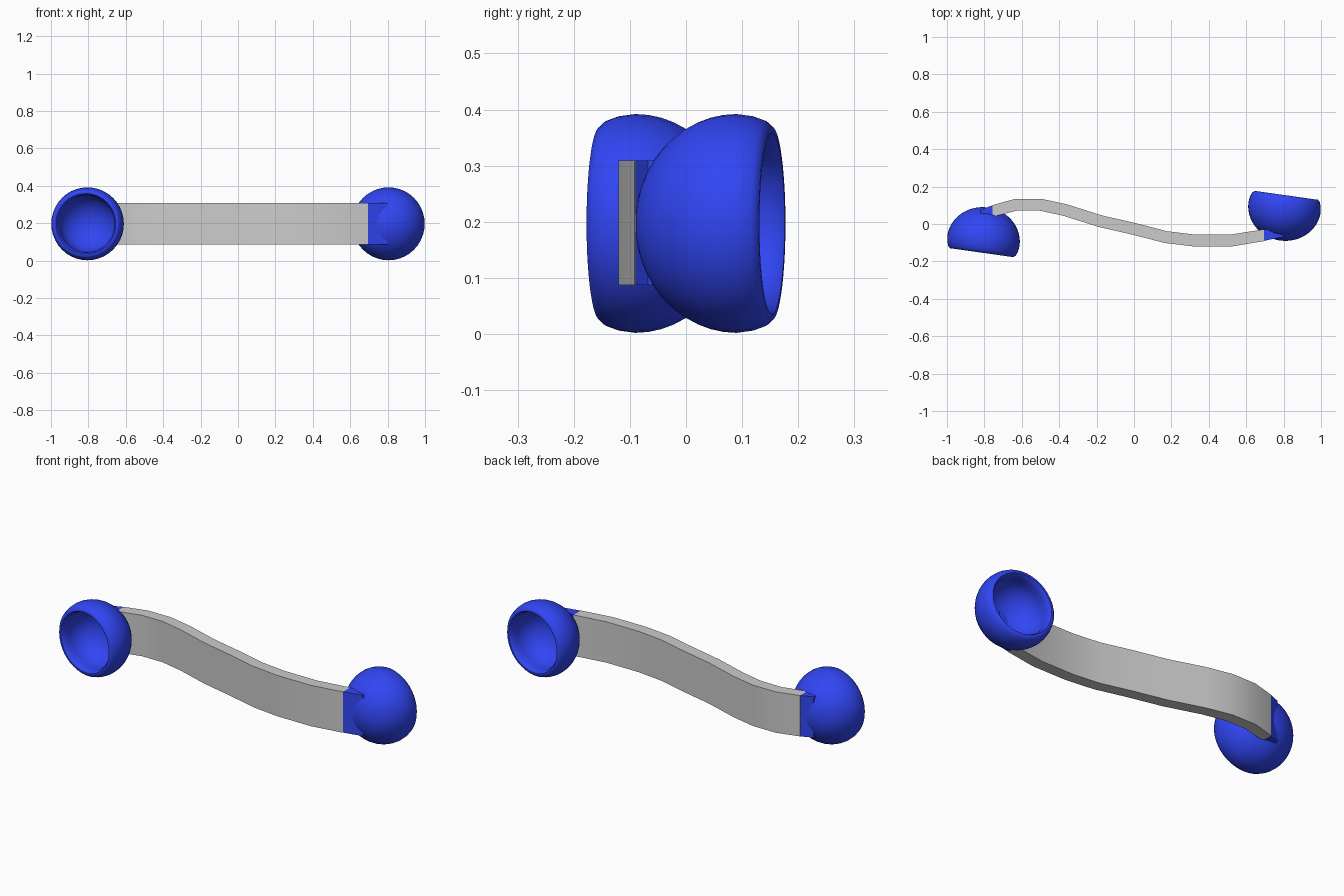
import bpy, bmesh, math
from mathutils import Matrix, Vector

if "Cube" in bpy.data.objects:
    bpy.data.objects.remove(bpy.data.objects["Cube"])

blue = bpy.data.materials.new("blue")
blue.diffuse_color = (0.03, 0.06, 0.9, 1)
blue.use_nodes = True
blue.node_tree.nodes["Principled BSDF"].inputs["Base Color"].default_value = blue.diffuse_color
Z0, Z1 = 0.087, 0.309          # height range of the arm


def finish(name, bm, mat=None, angle=30):
    bmesh.ops.recalc_face_normals(bm, faces=bm.faces)
    me = bpy.data.meshes.new(name)
    bm.to_mesh(me)
    bm.free()
    ob = bpy.data.objects.new(name, me)
    bpy.context.collection.objects.link(ob)
    if mat:
        me.materials.append(mat)
    bpy.ops.object.select_all(action='DESELECT')
    ob.select_set(True)
    bpy.context.view_layer.objects.active = ob
    bpy.ops.object.shade_smooth_by_angle(angle=math.radians(angle))
    return ob


def prism(name, outline, mat=None):
    bm = bmesh.new()
    face = bm.faces.new([bm.verts.new((x, y, Z0)) for x, y in outline])
    ext = bmesh.ops.extrude_face_region(bm, geom=[face])
    bmesh.ops.translate(bm, vec=(0, 0, Z1 - Z0),
                        verts=[v for v in ext['geom'] if isinstance(v, bmesh.types.BMVert)])
    return finish(name, bm, mat)


def cup(name, turn):
    # lathed shell: outer dome, rounded lip, inner bowl
    n = 12
    prof = [(0.195 * math.sin(i * math.pi / 2 / n), -0.18 * math.cos(i * math.pi / 2 / n))
            for i in range(n + 1)]
    prof += [(0.191, 0.03), (0.183, 0.052), (0.172, 0.064), (0.162, 0.064), (0.154, 0.052), (0.152, 0.03)]
    prof += [(0.152 * math.cos(i * math.pi / 2 / n), -0.13 * math.sin(i * math.pi / 2 / n))
             for i in range(n + 1)]
    bm = bmesh.new()
    vs = [bm.verts.new((r, 0, h)) for r, h in prof]
    edges = [bm.edges.new(p) for p in zip(vs, vs[1:])]
    bmesh.ops.spin(bm, geom=vs + edges, cent=(0, 0, 0), axis=(0, 0, 1),
                   angle=2 * math.pi, steps=40)
    bmesh.ops.remove_doubles(bm, verts=bm.verts, dist=1e-5)
    # open side faces +y, tilted slightly outwards, then turned into place
    m = (Matrix.Rotation(turn, 4, 'Z') @ Matrix.Translation((0.805, 0.09, 0.197))
         @ Matrix.Rotation(math.radians(-8), 4, 'Z') @ Matrix.Rotation(-math.pi / 2, 4, 'X'))
    bmesh.ops.transform(bm, matrix=m, verts=bm.verts)
    return finish(name, bm, blue, 50)


# S-shaped arm: centre line offset to both sides
line = [Vector(p) for p in [(-.755, .07), (-.63, .103), (-.5, .103), (-.37, .075), (-.18, .015),
                            (0, -.026), (.17, -.07), (.32, -.088), (.52, -.088), (.695, -.06)]]
left, right = [], []
for i, p in enumerate(line):
    t = (line[min(i + 1, len(line) - 1)] - line[max(i - 1, 0)]).normalized()
    off = Vector((-t.y, t.x)) * 0.032
    left.append(p + off)
    right.append(p - off)
left[0].x = right[0].x = -.757
left[-1].x = right[-1].x = .695
prism("arm", left + right[::-1])

# blue connectors between arm ends and cups
prism("right_connector", [(.695, -.09), (.695, -.03), (.8, -.03), (.8, -.068)], blue)
prism("left_connector", [(-.757, .1), (-.757, .045), (-.82, .045), (-.82, .075)], blue)

# cups
cup("right_cup", 0)
cup("left_cup", math.pi)
